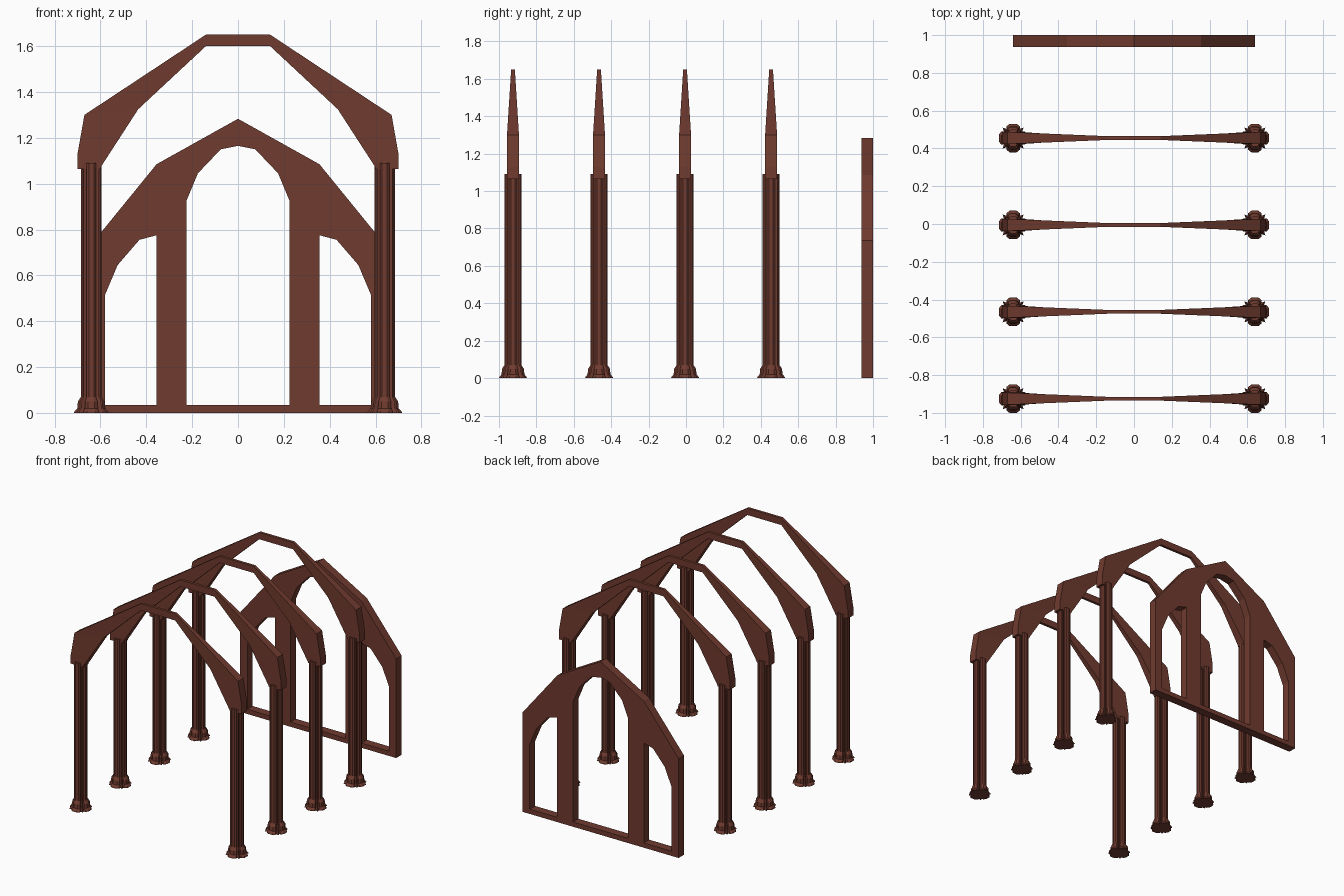
import bpy, bmesh

if "Cube" in bpy.data.objects:
    bpy.data.objects.remove(bpy.data.objects["Cube"])

wood = bpy.data.materials.new("reddish_brown")
wood.diffuse_color = (0.16, 0.043, 0.028, 1)
wood.use_nodes = True
wood.node_tree.nodes["Principled BSDF"].inputs["Base Color"].default_value = wood.diffuse_color


def finish(bm, name):
    bmesh.ops.recalc_face_normals(bm, faces=bm.faces[:])
    me = bpy.data.meshes.new(name)
    bm.to_mesh(me)
    bm.free()
    me.materials.append(wood)
    ob = bpy.data.objects.new(name, me)
    bpy.context.collection.objects.link(ob)
    return ob


def loft(bm, rings):
    """Closed rings of points joined into a capped solid."""
    vs = [[bm.verts.new(p) for p in r] for r in rings]
    n = len(vs[0])
    for a, b in zip(vs, vs[1:]):
        for i in range(n):
            j = (i + 1) % n
            bm.faces.new((a[i], a[j], b[j], b[i]))
    bm.faces.new(vs[0][::-1])
    bm.faces.new(vs[-1])


# clustered column section: four lobes with small pointed ribs between
quarter = [(0.045, -0.011), (0.045, 0.011), (0.037, 0.021),
           (0.029, 0.021), (0.033, 0.033), (0.021, 0.029), (0.021, 0.037)]
section = []
for k in range(4):
    for x, y in quarter:
        for _ in range(k):
            x, y = -y, x
        section.append((x, y))
section = list(dict.fromkeys((round(x, 4), round(y, 4)) for x, y in section))

# column height and scale, foot to top
levels = [(0, 1.68), (0.008, 1.6), (0.02, 1.36), (0.05, 1.3), (0.07, 1.0), (1.09, 1.0)]


def column(name, cx, cy):
    bm = bmesh.new()
    loft(bm, [[(cx + x * s, cy + y * s, z) for x, y in section] for z, s in levels])
    finish(bm, name)


# arch: outer point, inner point, half thickness of each
ribs = [((0.70, 1.065), (0.60, 1.065), 0.032, 0.032),
        ((0.70, 1.13), (0.597, 1.075), 0.032, 0.032),
        ((0.67, 1.30), (0.435, 1.325), 0.032, 0.021),
        ((0.14, 1.65), (0.14, 1.60), 0.010, 0.010)]


def arch(name, cy):
    rings = []
    for side, rows in ((-1, ribs), (1, ribs[::-1])):
        for o, i, to, ti in rows:
            rings.append([(side * o[0], cy - to, o[1]), (side * o[0], cy + to, o[1]),
                          (side * i[0], cy + ti, i[1]), (side * i[0], cy - ti, i[1])])
    bm = bmesh.new()
    loft(bm, rings)
    finish(bm, name)


for n, y in enumerate((-0.925, -0.465, -0.005, 0.455), 1):
    arch(f"roof_arch_{n}", y)
    column(f"left_column_{n}", -0.64, y)
    column(f"right_column_{n}", 0.64, y)


# end wall with three arched openings
def mirrored(half):
    return half + [(-x, z) for x, z in half[::-1] if x > 0]


outline = mirrored([(0.64, 0), (0.64, 0.735), (0.355, 1.085), (0, 1.283)])
door = mirrored([(0.225, 0.035), (0.225, 0.925), (0.175, 1.045), (0.075, 1.15), (0, 1.165)])
window = [(0.355, 0.035), (0.58, 0.035), (0.58, 0.515), (0.525, 0.645),
          (0.43, 0.755), (0.355, 0.775)]
bm = bmesh.new()
edges = []
for loop in (outline, door, window, [(-x, z) for x, z in window]):
    vs = [bm.verts.new((x, 0.937, z)) for x, z in loop]
    edges += [bm.edges.new((vs[i - 1], vs[i])) for i in range(len(vs))]
bmesh.ops.triangle_fill(bm, use_beauty=True, edges=edges, normal=(0, -1, 0))
bmesh.ops.dissolve_limit(bm, angle_limit=0.01, verts=[], edges=bm.edges[:])
ext = bmesh.ops.extrude_face_region(bm, geom=bm.faces[:], use_keep_orig=True)
bmesh.ops.translate(bm, vec=(0, 0.063, 0),
                    verts=[g for g in ext["geom"] if isinstance(g, bmesh.types.BMVert)])
finish(bm, "end_wall")
